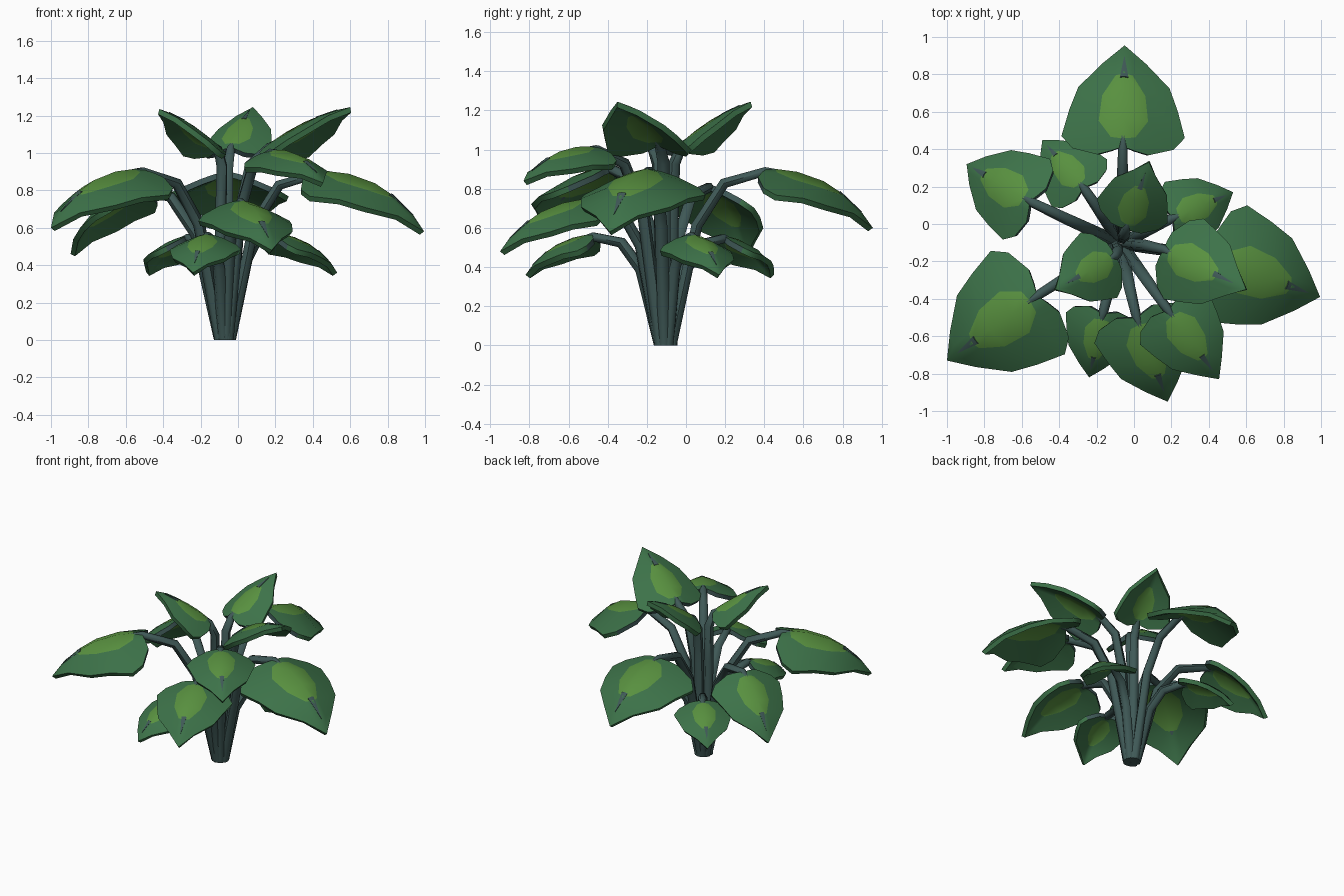
import bpy, math
from mathutils import Vector

if "Cube" in bpy.data.objects:
    bpy.data.objects.remove(bpy.data.objects["Cube"])


def material(name, rgb):
    m = bpy.data.materials.new(name)
    m.diffuse_color = (*rgb, 1)
    m.use_nodes = True
    m.node_tree.nodes["Principled BSDF"].inputs["Base Color"].default_value = m.diffuse_color
    return m


GREEN = material("leaf green", (0.046, 0.168, 0.066))
LIGHT = material("light leaf centre", (0.098, 0.28, 0.05))
TEAL = material("stem grey teal", (0.05, 0.10, 0.095))

# Half-leaf template: rows of (u, v) at midrib, light patch edge and outline
ROWS = [
    ((.07, 0), (.05, .20), (.04, .42)),
    ((.13, 0), (.15, .20), (.12, .82)),
    ((.29, 0), (.29, .40), (.23, 1.0)),
    ((.50, 0), (.50, .35), (.43, .88)),
    ((.69, 0), (.67, .14), (.62, .74)),
    ((.87, 0), (.85, .13), (.82, .35)),
]

# Leaves: base, tip, half width, arch
LEAVES = {
    "large_back": ((-.06, .36, .90), (-.05, .955, .60), .33, .15),
    "large_left": ((-.47, -.35, .91), (-1.0, -.73, .60), .34, .15),
    "large_right": ((.38, -.17, .90), (.995, -.39, .58), .33, .15),
    "upper_right": ((.13, -.12, 1.02), (.60, -.35, 1.245), .24, .06),
    "upper_left": ((-.08, -.16, 1.01), (-.42, -.35, 1.235), .20, .06),
    "upper_back": ((-.05, -.05, 1.01), (.08, .33, 1.245), .20, .06),
    "middle_left": ((-.52, .10, .83), (-.895, .32, .46), .25, .13),
    "middle_front": ((0, -.46, .75), (.18, -.95, .48), .26, .13),
    "middle_right": ((.16, -.43, 1.01), (.455, -.83, .84), .23, .13),
    "low_left": ((-.25, .17, .56), (-.49, .45, .36), .195, .13),
    "low_front": ((-.16, -.45, .57), (-.24, -.82, .36), .195, .13),
    "low_right": ((.18, .02, .57), (.53, .17, .36), .195, .13),
}
CENTRE = Vector((-.07, -.105, 0))


def add_leaf(name, base, tip, width, arch):
    base, tip = Vector(base), Vector(tip)
    chord = tip - base
    f = chord.normalized()
    s = Vector((0, 0, 1)).cross(f).normalized()
    n = f.cross(s)

    def surface(u, v, lift=0):
        h = 4 * arch * chord.length * u * (1 - u) - .43 * width * abs(v) ** 1.3 + lift
        return base + chord * u + s * (v * width) + n * h

    # blade: mirrored rows joined by quads, fan to the tip
    verts, faces, mats = [], [], []
    for mid, patch, edge in ROWS:
        for (u, v), sign in ((edge, -1), (patch, -1), (mid, 1), (patch, 1), (edge, 1)):
            verts.append(surface(u, v * sign))
    last = len(ROWS) - 1
    for i in range(last):
        for j in range(4):
            a = i * 5 + j
            faces.append((a, a + 5, a + 6, a + 1))
            # light centre, grey rim only round the base lobes (slot 0)
            mats.append(1 if j in (1, 2) and 1 <= i <= 3 else (0 if i == 0 else 3))
    verts.append(surface(1, 0))
    for j in range(4):
        faces.append((last * 5 + j, len(verts) - 1, last * 5 + j + 1))
        mats.append(3)
    # slim pointed midrib mark near the tip
    k = len(verts)
    verts += [surface(.65, -.07, .002), surface(.65, 0, .002),
              surface(.65, .07, .002), surface(.87, 0, .004)]
    faces += [(k, k + 3, k + 1), (k + 1, k + 3, k + 2)]
    mats += [2, 2]

    mesh = bpy.data.meshes.new(name + "_leaf")
    mesh.from_pydata(verts, [], faces)
    for m in (GREEN, LIGHT, TEAL, GREEN, TEAL, GREEN):
        mesh.materials.append(m)
    for p, m in zip(mesh.polygons, mats):
        p.material_index = m
    ob = bpy.data.objects.new(name + "_leaf", mesh)
    bpy.context.collection.objects.link(ob)
    solid = ob.modifiers.new("thickness", 'SOLIDIFY')
    solid.thickness = .03
    solid.offset = -1
    solid.material_offset_rim = 2
    finish(ob)

    # stem: rises from the clump, bends over and enters the blade
    out = Vector((base.x, base.y, 0)) - CENTRE
    if out.length < .12:
        out = Vector((f.x, f.y, 0)).normalized() * .12
    foot = CENTRE + out.normalized() * .03
    span = Vector((base.x, base.y, 0)) - foot
    path = [
        (foot, .95),
        (foot + span * .30 + Vector((0, 0, base.z * .68)), .95),
        (foot + span * .62 + Vector((0, 0, base.z * .92)), .9),
        (surface(.07, 0, -.015), .75),
        (surface(.16, 0, -.015), .4),
    ]
    curve = bpy.data.curves.new(name + "_stem", 'CURVE')
    curve.dimensions = '3D'
    curve.bevel_depth = .034
    curve.bevel_resolution = 1
    curve.use_fill_caps = True
    sp = curve.splines.new('POLY')
    sp.points.add(len(path) - 1)
    for pt, (co, r) in zip(sp.points, path):
        pt.co = (*co, 1)
        pt.radius = r
    curve.materials.append(TEAL)
    stem = bpy.data.objects.new(name + "_stem", curve)
    bpy.context.collection.objects.link(stem)
    finish(stem)


def finish(ob):
    bpy.ops.object.select_all(action='DESELECT')
    ob.select_set(True)
    bpy.context.view_layer.objects.active = ob
    bpy.ops.object.convert(target='MESH')
    bpy.ops.object.shade_smooth_by_angle(angle=math.radians(60))
    for v in bpy.context.object.data.vertices:
        v.co.z = max(v.co.z, 0)


for leaf_name, spec in LEAVES.items():
    add_leaf(leaf_name, *spec)
